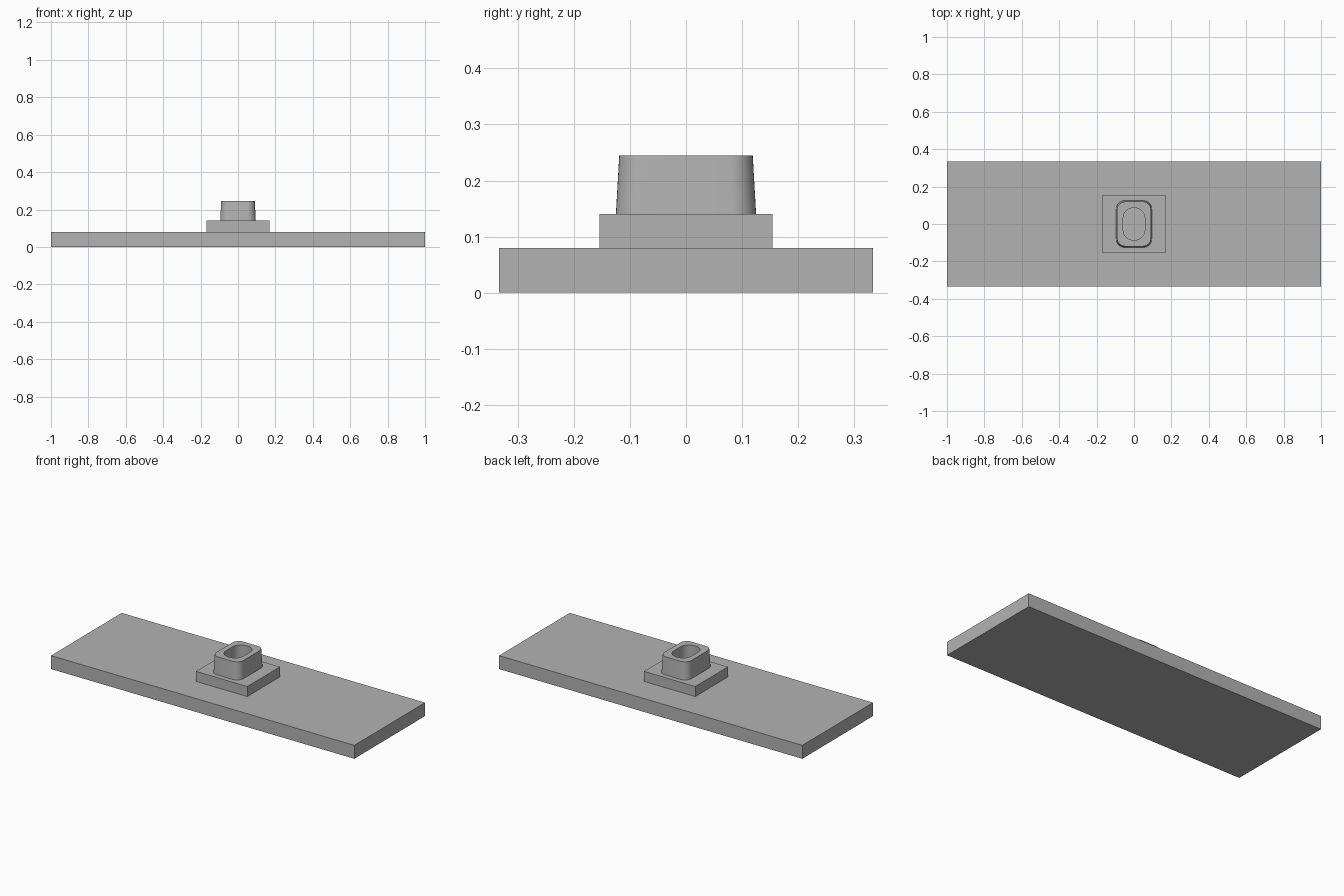
import bpy, bmesh
from math import sin, cos, pi

old = bpy.data.objects.get("Cube")
if old:
    bpy.data.objects.remove(old, do_unlink=True)

grey = bpy.data.materials.new("plain_grey")
grey.use_nodes = True
colour = (0.45, 0.45, 0.45, 1)
grey.diffuse_color = colour
grey.node_tree.nodes["Principled BSDF"].inputs["Base Color"].default_value = colour


def finish(name, bm):
    bmesh.ops.recalc_face_normals(bm, faces=bm.faces)
    mesh = bpy.data.meshes.new(name)
    bm.to_mesh(mesh)
    bm.free()
    mesh.materials.append(grey)
    obj = bpy.data.objects.new(name, mesh)
    bpy.context.collection.objects.link(obj)
    return obj


def box(name, half_x, half_y, low, high):
    bm = bmesh.new()
    bmesh.ops.create_cube(bm, size=2)
    for v in bm.verts:
        v.co = (v.co.x * half_x, v.co.y * half_y, high if v.co.z > 0 else low)
    return finish(name, bm)


def rounded_ring(bm, half_x, half_y, radius, z, steps=10):
    verts = []
    for i, (sx, sy) in enumerate([(1, 1), (-1, 1), (-1, -1), (1, -1)]):
        for s in range(steps + 1):
            a = (i + s / steps) * pi / 2
            verts.append(bm.verts.new((sx * (half_x - radius) + radius * cos(a),
                                       sy * (half_y - radius) + radius * sin(a), z)))
    return verts


# Stepped base
box("base_plate", 1, 0.333, 0, 0.08)
box("mounting_block", 0.169, 0.154, 0.08, 0.14)

# Tapered hollow collar, open down to the block
bm = bmesh.new()
rings = [rounded_ring(bm, *r) for r in (
    (0.095, 0.125, 0.045, 0.14),
    (0.09, 0.119, 0.042, 0.245),
    (0.058, 0.086, 0.054, 0.245),
    (0.058, 0.086, 0.054, 0.14))]
for a, b in zip(rings, rings[1:]):
    for i in range(len(a)):
        j = (i + 1) % len(a)
        bm.faces.new((a[i], a[j], b[j], b[i]))
# The block top closes the hole, so the normals follow the outer wall
collar = finish("collar", bm)
mesh = collar.data
if any(p.normal.z < -0.5 for p in mesh.polygons):
    mesh.flip_normals()

bpy.ops.object.select_all(action="DESELECT")
collar.select_set(True)
bpy.context.view_layer.objects.active = collar
bpy.ops.object.shade_smooth_by_angle()
